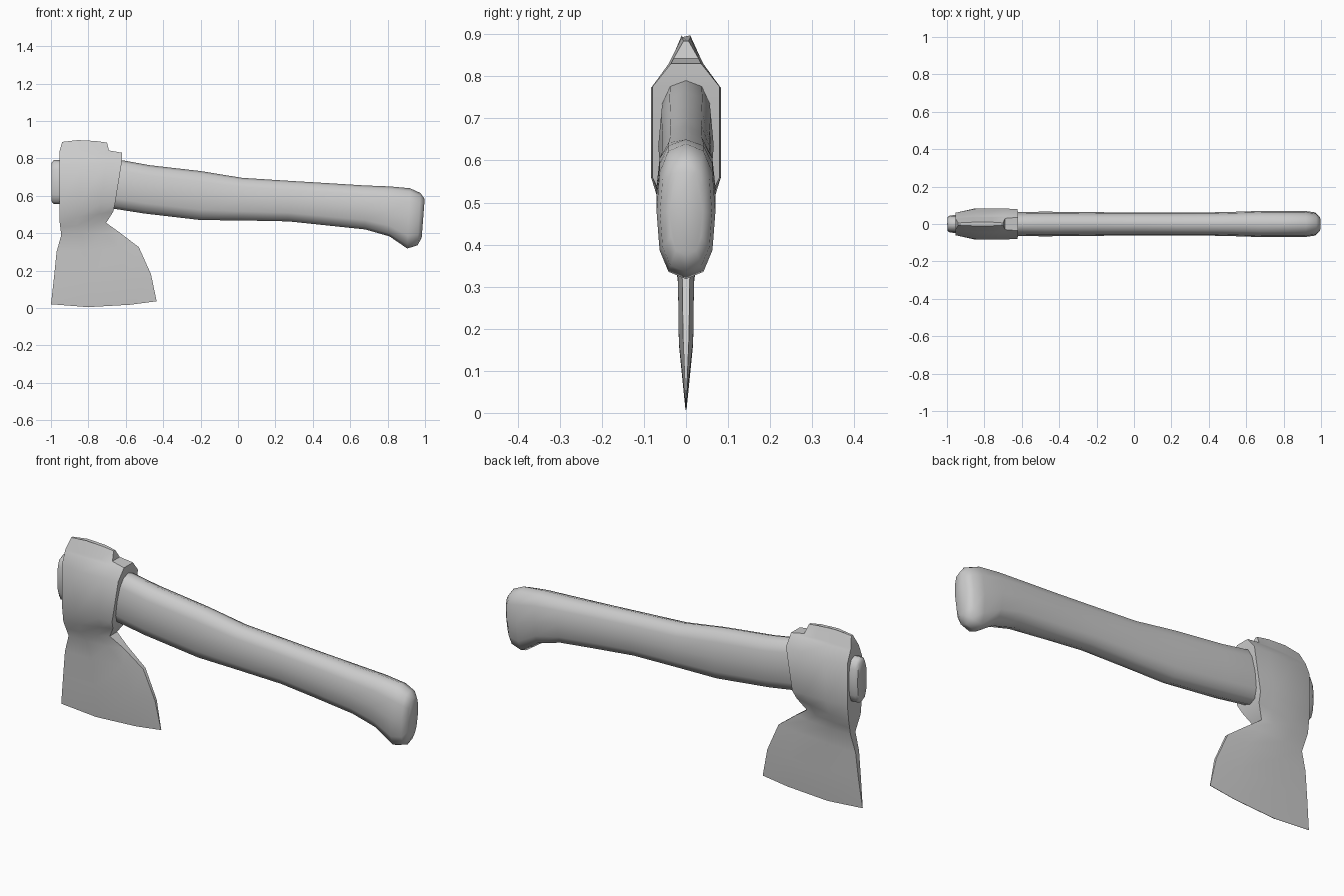
import bpy, bmesh
from math import cos, sin, pi, radians, copysign


def loft(name, rings, angle):
    """Skin closed rings of points, cap both ends and smooth by angle."""
    bm = bmesh.new()
    rows = [[bm.verts.new(p) for p in ring] for ring in rings]
    n = len(rows[0])
    for a, b in zip(rows, rows[1:]):
        for i in range(n):
            j = (i + 1) % n
            bm.faces.new((a[i], a[j], b[j], b[i]))
    bm.faces.new(rows[0])
    bm.faces.new(rows[-1])
    bmesh.ops.remove_doubles(bm, verts=bm.verts, dist=0.0005)
    bmesh.ops.recalc_face_normals(bm, faces=bm.faces)
    mesh = bpy.data.meshes.new(name)
    bm.to_mesh(mesh)
    bm.free()
    ob = bpy.data.objects.new(name, mesh)
    bpy.context.collection.objects.link(ob)
    bpy.ops.object.select_all(action='DESELECT')
    ob.select_set(True)
    bpy.context.view_layer.objects.active = ob
    bpy.ops.object.shade_smooth_by_angle(angle=radians(angle))
    return ob


def oval(xt, zt, xb, zb, w, n=12):
    """Boxy oval between a top point and a bottom point of the handle."""
    ring = []
    for k in range(n):
        a = 2 * pi * k / n
        c, s = cos(a), sin(a)
        u = copysign(abs(c) ** 0.8, c)
        v = copysign(abs(s) ** 0.75, s)
        t = (u + 1) / 2
        ring.append((xb + (xt - xb) * t, v * w, zb + (zt - zb) * t))
    return ring


# Handle: top x, top z, bottom x, bottom z, half width
handle = [
    (-0.997, 0.775, -0.997, 0.57, 0.037),
    (-0.985, 0.79, -0.985, 0.555, 0.046),
    (-0.95, 0.79, -0.95, 0.555, 0.048),
    (-0.62, 0.79, -0.66, 0.53, 0.063),
    (-0.47, 0.763, -0.50, 0.505, 0.066),
    (-0.20, 0.732, -0.20, 0.47, 0.063),
    (0.02, 0.696, 0.02, 0.468, 0.062),
    (0.27, 0.68, 0.27, 0.463, 0.062),
    (0.47, 0.668, 0.47, 0.442, 0.063),
    (0.68, 0.655, 0.68, 0.42, 0.070),
    (0.81, 0.65, 0.81, 0.383, 0.070),
    (0.92, 0.64, 0.905, 0.318, 0.070),
    (0.975, 0.615, 0.96, 0.335, 0.062),
    (0.998, 0.583, 0.982, 0.375, 0.040),
]
loft("handle", [oval(*h) for h in handle], 50)


def slice_ring(zl, zr, bow, xl, xr, wl, wm, wr):
    """Eight-sided slice of the head, bowed in height at the middle."""
    pts = []
    for t, w, b in ((0, wl, 0), (0.35, wm, bow), (0.75, wm, bow * 0.7), (1, wr, 0)):
        pts.append((xl + (xr - xl) * t, w, zl + (zr - zl) * t + b))
    return pts + [(x, -y, z) for x, y, z in reversed(pts)]


# Head: left z, right z, bow, left x, right x, half widths left / middle / right
head = [
    (0.888, 0.884, 0.011, -0.94, -0.70, 0.006, 0.010, 0.006),
    (0.835, 0.842, 0.0, -0.955, -0.69, 0.030, 0.036, 0.030),
    (0.825, 0.830, 0.0, -0.955, -0.62, 0.035, 0.042, 0.036),
    (0.765, 0.775, 0.0, -0.955, -0.622, 0.060, 0.083, 0.080),
    (0.56, 0.56, 0.0, -0.955, -0.657, 0.060, 0.083, 0.080),
    (0.47, 0.515, 0.0, -0.955, -0.667, 0.048, 0.060, 0.058),
    (0.43, 0.455, 0.0, -0.95, -0.705, 0.034, 0.043, 0.030),
    (0.39, 0.405, 0.0, -0.945, -0.635, 0.020, 0.030, 0.015),
    (0.30, 0.325, 0.0, -0.97, -0.53, 0.014, 0.019, 0.009),
    (0.17, 0.18, -0.01, -0.983, -0.465, 0.010, 0.017, 0.007),
    (0.02, 0.036, -0.021, -1.0, -0.435, 0.0, 0.0, 0.0),
]
rings = [slice_ring(*h) for h in head]
# Keep a hair of thickness on the cutting edge so the skin stays closed
rings[-1] = [(x, 0.001 if i < 4 else -0.001, z) for i, (x, y, z) in enumerate(rings[-1])]
loft("axe_head", rings, 40)
